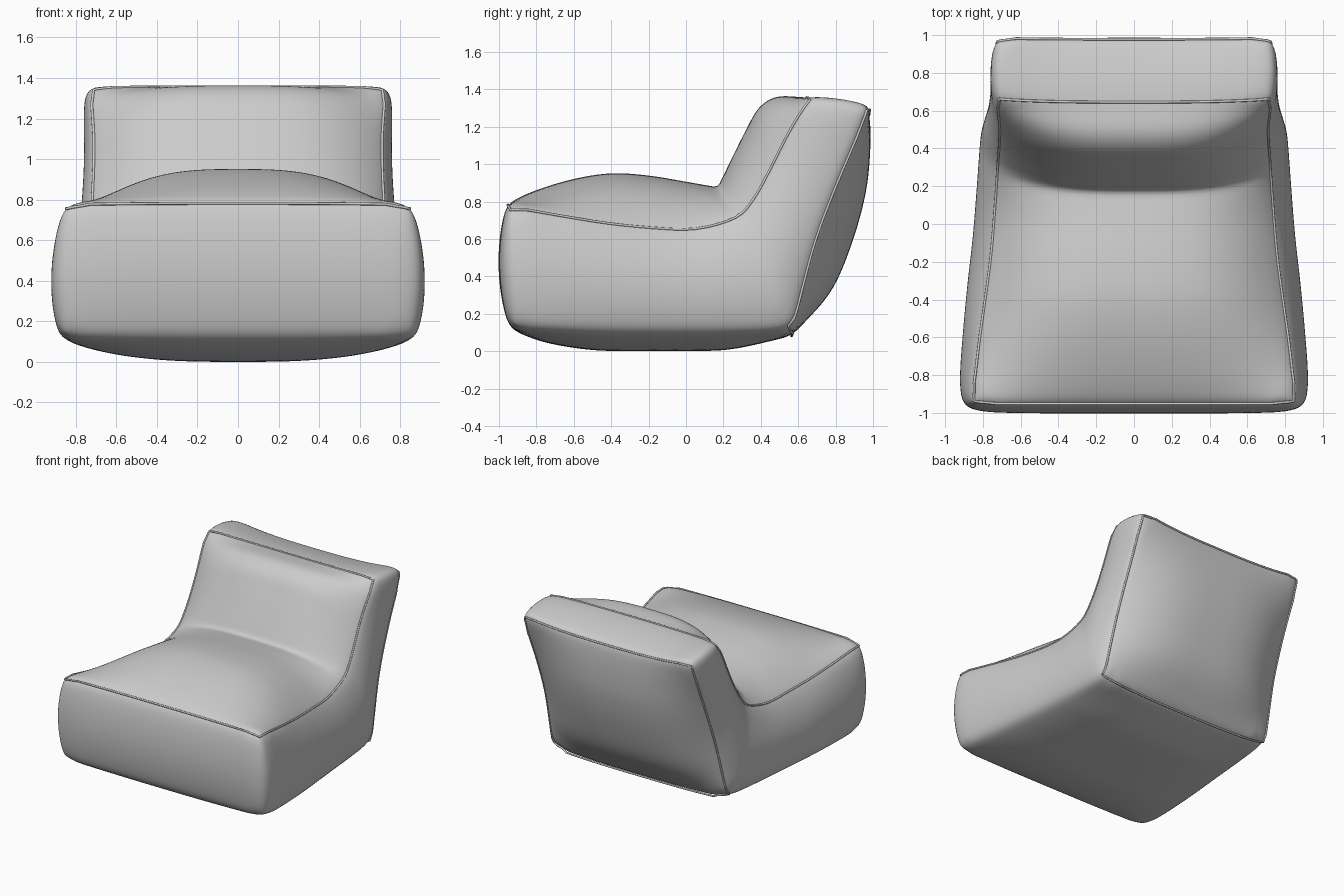
import bpy, bmesh
from mathutils import Vector

if "Cube" in bpy.data.objects:
    bpy.data.objects.remove(bpy.data.objects["Cube"])

# Station profiles (y, z, half width): front edge -> seat -> backrest top
UP_SIDE = [(-.96,.80,.875),(-.8,.765,.85),(-.6,.725,.825),(-.4,.69,.795),(-.18,.668,.765),(.05,.662,.745),
           (.27,.73,.73),(.365,.83,.725),(.44,.96,.72),(.52,1.12,.72),(.59,1.25,.73),(.66,1.37,.735)]
UP_MID = [(-.96,.80),(-.8,.87),(-.6,.93),(-.4,.96),(-.2,.948),(0,.915),
          (.17,.885),(.24,1.03),(.32,1.19),(.39,1.31),(.49,1.37),(.65,1.365)]
LOW_SIDE = [(-.945,.125,.885),(-.75,.12,.88),(-.5,.112,.86),(-.25,.108,.835),(0,.108,.81),(.25,.11,.79),
            (.575,.115,.765),(.625,.35,.755),(.69,.6,.745),(.785,.85,.74),(.89,1.09,.74),(1.0,1.335,.75)]
LOW_MID = [(-.945,.125),(-.75,.055),(-.5,.015),(-.25,.01),(0,.01),(.25,.02),
           (.565,.09),(.77,.32),(.885,.58),(.96,.85),(.985,1.08),(.985,1.285)]
SIDE_BULGE = [(.04,),(.055,),(.06,),(.065,),(.065,),(.065,),(.065,),(.055,),(.04,),(.03,),(.025,),(.02,)]
SEG, NU, NV = 4, 36, 14
NS = SEG * 11
BEND = 6


def spline(pts, i, sharp=False):
    """Catmull-Rom through the stations, optionally with a corner at BEND."""
    a = min(i // SEG, 10)
    t = i / SEG - a
    p = [Vector(q) for q in pts] if len(pts[0]) > 1 else [Vector((q[0], 0)) for q in pts]
    p1, p2 = p[a], p[a + 1]
    p0 = 2 * p1 - p2 if a == 0 or (sharp and a == BEND) else p[a - 1]
    p3 = 2 * p2 - p1 if a == 10 or (sharp and a + 1 == BEND) else p[a + 2]
    return .5 * (2 * p1 + (p2 - p0) * t + (2 * p0 - 5 * p1 + 4 * p2 - p3) * t * t
                 + (3 * p1 - p0 - 3 * p2 + p3) * t ** 3)


def point(i, j, k):
    s, v, u = i / NS, j / NV, 2 * k / NU - 1
    us, um = spline(UP_SIDE, i), spline(UP_MID, i, True)
    ls, lm = spline(LOW_SIDE, i, True), spline(LOW_MID, i, True)
    puff = 1 - abs(u) ** 3
    up = us.xy.lerp(um, puff)
    low = ls.xy.lerp(lm, puff)
    yz = low.lerp(up, v)
    arch = 4 * v * (1 - v)
    x = u * (ls.z + (us.z - ls.z) * v + spline(SIDE_BULGE, i)[0] * arch)
    yz.x -= .05 * arch * (1 - s) ** 8 * (1 - .4 * u ** 6)
    yz.y += .015 * arch * s ** 12
    return (x, yz.x, yz.y)


# Upholstered body: six bulging panels on a bent block
bm = bmesh.new()
verts = {}


def vert(key):
    if key not in verts:
        verts[key] = bm.verts.new(point(*key))
    return verts[key]


def panel(na, nb, key):
    for a in range(na):
        for b in range(nb):
            bm.faces.new([vert(key(a + p, b + q)) for p, q in ((0, 0), (1, 0), (1, 1), (0, 1))])


for end in (0, 1):
    panel(NS, NU, lambda a, b: (a, end * NV, b))
    panel(NS, NV, lambda a, b: (a, b, end * NU))
    panel(NU, NV, lambda a, b: (end * NS, b, a))
bmesh.ops.recalc_face_normals(bm, faces=bm.faces)


def soften(test, times):
    near = [v for key, v in verts.items() if test(*key)]
    for _ in range(times):
        bmesh.ops.smooth_vert(bm, verts=near, factor=.5, use_axis_x=True, use_axis_y=True, use_axis_z=True)


# Round the panel edges, then the four upright corners a little more
def depth(a, n):
    return min(a, n - a)


soften(lambda i, j, k: sorted((depth(i, NS), depth(j, NV), depth(k, NU)))[1] <= 2, 3)
soften(lambda i, j, k: depth(i, NS) + depth(k, NU) <= 2, 4)
low = min(v.co.z for v in bm.verts)
for v in bm.verts:
    v.co.z -= low


# Seam loops follow the softened panel edges
def loop(j, first):
    keys = [(i, j, 0) for i in range(first, NS)] + [(NS, j, k) for k in range(NU)]
    keys += [(i, j, NU) for i in range(NS, first, -1)] + [(first, j, k) for k in range(NU, 0, -1)]
    return [verts[q].co.copy() for q in keys]


seams = {"seat_piping": loop(NV, 0), "back_piping": loop(0, BEND * SEG)}
me = bpy.data.meshes.new("chair_body")
bm.to_mesh(me)
bm.free()
me.shade_smooth()
body = bpy.data.objects.new("chair_body", me)
bpy.context.collection.objects.link(body)
sub = body.modifiers.new("subdivision", 'SUBSURF')
sub.levels = sub.render_levels = 1

# Piping along the seat panel and back panel
for name, pts in seams.items():
    cu = bpy.data.curves.new(name, 'CURVE')
    cu.dimensions = '3D'
    cu.bevel_depth = .007
    cu.bevel_resolution = 2
    sp = cu.splines.new('POLY')
    sp.points.add(len(pts) - 1)
    for p, co in zip(sp.points, pts):
        p.co = (*co, 1)
    sp.use_cyclic_u = True
    sp.use_smooth = True
    bpy.context.collection.objects.link(bpy.data.objects.new(name, cu))
